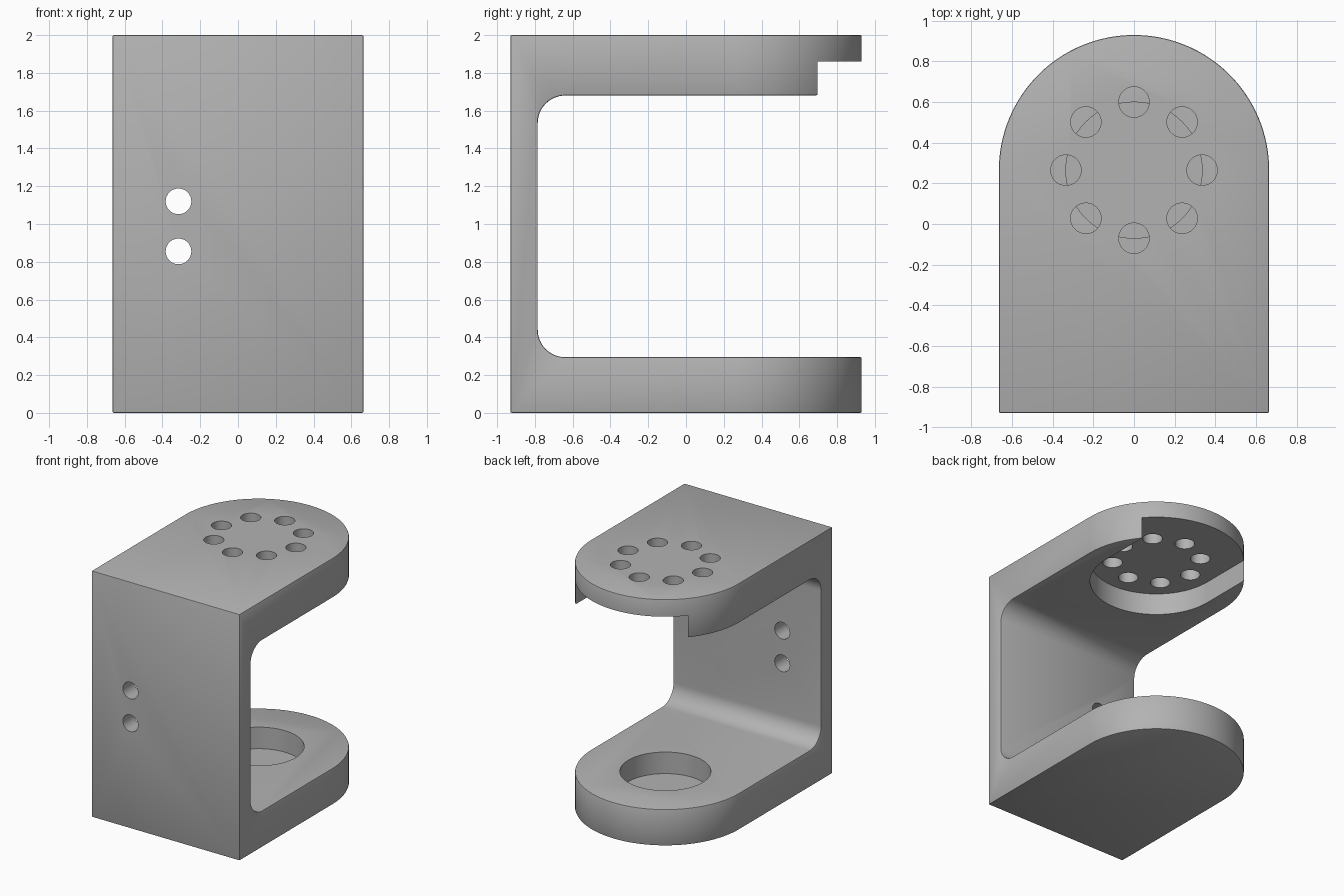
import bpy, bmesh
from math import pi, cos, sin

if "Cube" in bpy.data.objects:
    bpy.data.objects.remove(bpy.data.objects["Cube"], do_unlink=True)

W = 0.665        # half width and rounded-end radius
CY = 0.265       # centre of the rounded end
FRONT = -0.93
BACK_WALL = -0.785
LOW, HIGH = 0.295, 1.68

grey = bpy.data.materials.new("light grey")
grey.use_nodes = True
color = (0.45, 0.45, 0.45, 1)
grey.diffuse_color = color
grey.node_tree.nodes["Principled BSDF"].inputs["Base Color"].default_value = color


def arc(cx, cy, r, start, end, n):
    return [(cx + r * cos(start + (end - start) * i / n),
             cy + r * sin(start + (end - start) * i / n)) for i in range(n + 1)]


def circle(cx, cy, r, n=48):
    return arc(cx, cy, r, 0, 2 * pi, n)[:-1]


AXES = {"x": lambda a, b, c: (c, a, b),
        "y": lambda a, b, c: (a, c, b),
        "z": lambda a, b, c: (a, b, c)}


def prism(name, profile, axis, lo, hi):
    """Extrude a flat profile along an axis."""
    bm = bmesh.new()
    place = AXES[axis]
    rings = [[bm.verts.new(place(a, b, c)) for a, b in profile] for c in (lo, hi)]
    bm.faces.new(rings[0])
    bm.faces.new(rings[1])
    for i in range(len(profile)):
        j = (i + 1) % len(profile)
        bm.faces.new((rings[0][i], rings[0][j], rings[1][j], rings[1][i]))
    bmesh.ops.recalc_face_normals(bm, faces=bm.faces)
    mesh = bpy.data.meshes.new(name)
    bm.to_mesh(mesh)
    bm.free()
    mesh.materials.append(grey)
    obj = bpy.data.objects.new(name, mesh)
    bpy.context.collection.objects.link(obj)
    return obj


def select(obj):
    bpy.ops.object.select_all(action="DESELECT")
    obj.select_set(True)
    bpy.context.view_layer.objects.active = obj


def cut(obj, cutter):
    mod = obj.modifiers.new("cut", "BOOLEAN")
    mod.operation, mod.solver, mod.object = "DIFFERENCE", "EXACT", cutter
    select(obj)
    bpy.ops.object.modifier_apply(modifier=mod.name)
    bpy.data.objects.remove(cutter, do_unlink=True)


# Bracket block: square front, half-round back
outline = [(-W, FRONT), (W, FRONT)] + arc(0, CY, W, 0, pi, 64)
bracket = prism("bracket", outline, "z", 0, 2)

# Open middle with filleted inner corners
R = 0.145
gap = ([(1.2, LOW), (1.2, HIGH)]
       + arc(BACK_WALL + R, HIGH - R, R, pi / 2, pi, 12)
       + arc(BACK_WALL + R, LOW + R, R, pi, 1.5 * pi, 12))
cut(bracket, prism("gap_cutter", gap, "x", -1, 1))

# Softened outer edges
bevel = bracket.modifiers.new("soft_edges", "BEVEL")
bevel.width, bevel.segments = 0.008, 2
bevel.limit_method, bevel.angle_limit = "ANGLE", 0.6
select(bracket)
bpy.ops.object.modifier_apply(modifier=bevel.name)

# Slot under the upper arm, open at the back
S = 0.505
slot = [(S, 1.2), (-S, 1.2)] + arc(0, CY, S, pi, 2 * pi, 48)
cut(bracket, prism("slot_cutter", slot, "z", 1.5, 1.86))

# Blind round seat in the lower arm
cut(bracket, prism("seat_cutter", circle(0, CY, 0.335, 64), "z", 0.12, 0.5))

# Ring of holes through the upper arm
for i in range(8):
    a = i * pi / 4
    hole = circle(0.335 * cos(a), CY + 0.335 * sin(a), 0.075, 32)
    cut(bracket, prism("ring_cutter", hole, "z", 1.75, 2.2))

# Two holes through the front wall
for z in (0.855, 1.12):
    cut(bracket, prism("wall_cutter", circle(-0.315, z, 0.068, 32), "y", -1.2, -0.6))

select(bracket)
bpy.ops.object.shade_smooth_by_angle(angle=0.5)
